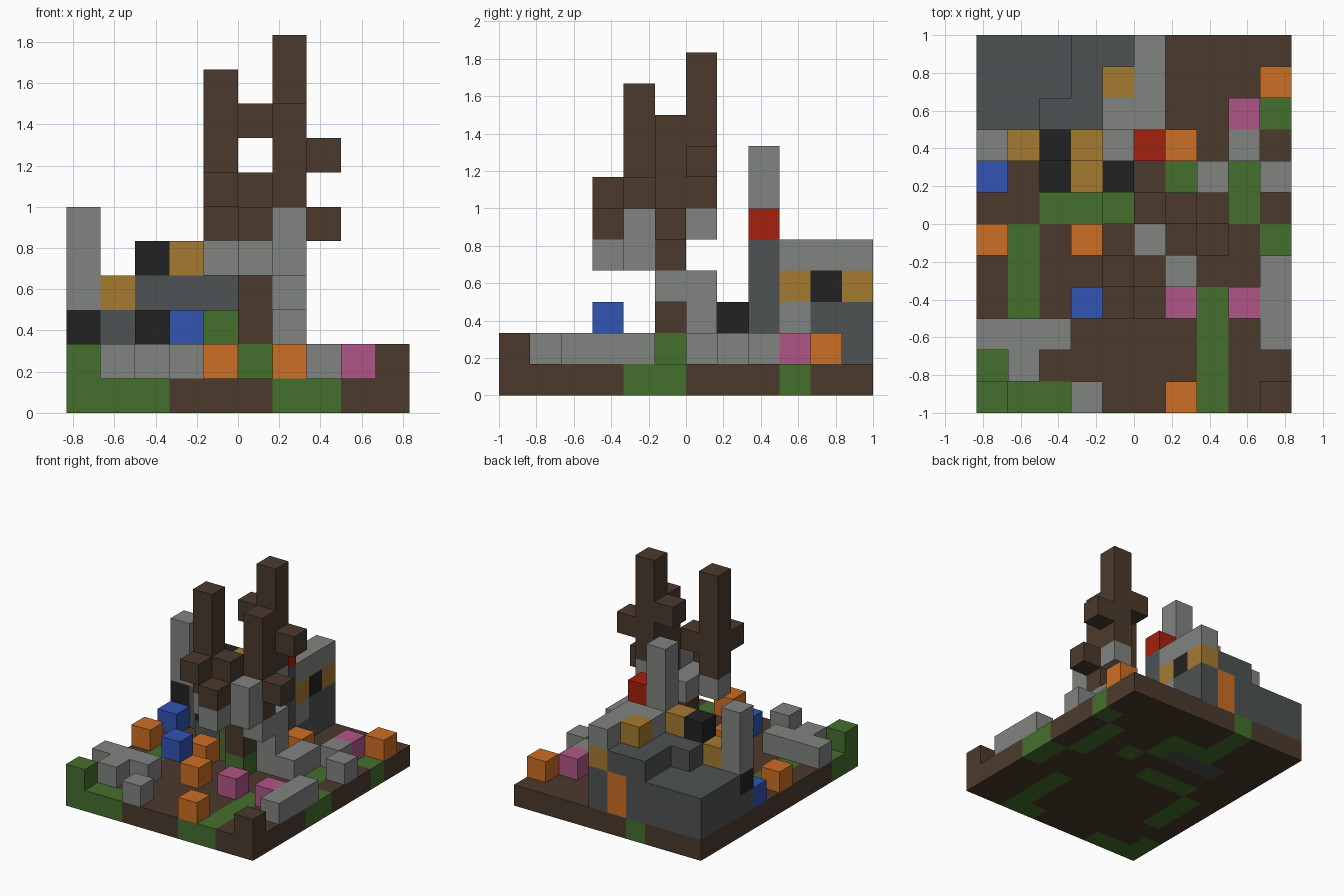
import bpy
import bmesh
from mathutils import Vector

default_cube = bpy.data.objects.get("Cube")
if default_cube:
    bpy.data.objects.remove(default_cube, do_unlink=True)

UNIT = 1 / 6
ORIGIN = Vector((-5, -6, 0))


def make_material(name, colour):
    mat = bpy.data.materials.new(name)
    mat.use_nodes = True
    mat.diffuse_color = (*colour, 1)
    mat.node_tree.nodes["Principled BSDF"].inputs["Base Color"].default_value = (*colour, 1)
    return mat


MATERIALS = {
    "brown": make_material("earth brown", (.072, .042, .026)),
    "green": make_material("grass green", (.06, .16, .026)),
    "grey": make_material("stone grey", (.22, .23, .22)),
    "slate": make_material("dark slate", (.076, .084, .087)),
    "black": make_material("coal black", (.016, .016, .016)),
    "gold": make_material("old gold", (.376, .195, .03)),
    "orange": make_material("bright orange", (.61, .156, .017)),
    "pink": make_material("flower pink", (.434, .093, .242)),
    "blue": make_material("deep blue", (.032, .089, .456)),
    "red": make_material("signal red", (.376, .014, .004)),
}
NAMES = list(MATERIALS)


def fill(cells, colour, corner, size=(1, 1, 1)):
    """Paint a solid block of cells; later blocks overwrite earlier ones."""
    for x in range(size[0]):
        for y in range(size[1]):
            for z in range(size[2]):
                cells[corner[0] + x, corner[1] + y, corner[2] + z] = colour


def build(name, cells):
    """Turn a set of coloured cells into one closed shell."""
    bm = bmesh.new()
    used = [n for n in NAMES if n in cells.values()]
    for cell, colour in cells.items():
        centre = Vector(cell) + Vector((.5, .5, .5)) + ORIGIN
        for axis in range(3):
            for sign in (-1, 1):
                normal = Vector((0, 0, 0))
                normal[axis] = sign
                if tuple(int(c + n) for c, n in zip(cell, normal)) in cells:
                    continue
                u = Vector((0, 0, 0))
                u[(axis + 1) % 3] = .5
                v = normal.cross(u)
                middle = centre + normal / 2
                ring = (middle - u - v, middle + u - v, middle + u + v, middle - u + v)
                face = bm.faces.new([bm.verts.new(p * UNIT) for p in ring])
                face.material_index = used.index(colour)
    bmesh.ops.remove_doubles(bm, verts=bm.verts, dist=.001)
    mesh = bpy.data.meshes.new(name)
    bm.to_mesh(mesh)
    bm.free()
    for n in used:
        mesh.materials.append(MATERIALS[n])
    bpy.context.collection.objects.link(bpy.data.objects.new(name, mesh))


# Ground: rows run from front to back
GROUND = """
GGGBBBGGBB
GBBBBBBGBB
BBBBBBBGBB
BGBBBBBGBB
BGBBBBBBBG
BGBBBBBBBG
BBGGGBBBGB
BBBBBBGBGB
BBDDDGBBGB
BBBGGGBBBG
BBBGBBBBBB
BBBGBBBBBB
""".split()
KEY = {"G": "green", "B": "brown", "D": "slate"}
ground = {(x, y, 0): KEY[ch] for y, row in enumerate(GROUND) for x, ch in enumerate(row)}
build("ground", ground)

# House walls and stepped roof
house = {}
fill(house, "slate", (0, 8, 1), (6, 4, 2))
fill(house, "slate", (2, 8, 3), (4, 2, 1))
fill(house, "slate", (3, 10, 3), (3, 2, 1))
fill(house, "slate", (4, 8, 4), (2, 1, 1))
fill(house, "grey", (4, 9, 4))
fill(house, "grey", (5, 9, 4), (1, 3, 1))
fill(house, "grey", (5, 9, 2))
# Windows and door
for y, colour in zip((9, 10, 11), ("gold", "black", "gold")):
    fill(house, colour, (5, y, 3))
fill(house, "orange", (4, 11, 1), (1, 1, 2))
fill(house, "black", (0, 8, 2))
build("house", house)

# Roof ornaments
ornaments = {}
fill(ornaments, "gold", (4, 10, 4))
fill(ornaments, "gold", (3, 8, 4))
fill(ornaments, "black", (2, 8, 4))
fill(ornaments, "gold", (1, 8, 3))
fill(ornaments, "red", (5, 8, 5))
build("roof_ornaments", ornaments)

# Chimneys
for name, corner in (("left_chimney", (4, 8, 5)), ("right_chimney", (0, 8, 3))):
    chimney = {}
    fill(chimney, "grey", corner, (1, 1, 3))
    build(name, chimney)

# Porch
porch = {}
fill(porch, "slate", (2, 7, 1), (3, 1, 1))
for x, colour in zip((2, 3, 4), ("black", "gold", "black")):
    fill(porch, colour, (x, 7, 2))
build("porch", porch)

# Front tree: stone root, trunk, branches
front_tree = {}
fill(front_tree, "grey", (4, 4, 4), (2, 1, 1))
fill(front_tree, "grey", (5, 3, 4))
fill(front_tree, "brown", (4, 4, 5), (1, 1, 5))
for branch in ((4, 3, 6), (5, 3, 5), (5, 4, 6)):
    fill(front_tree, "brown", branch)
build("front_tree", front_tree)

# Middle tree
middle_tree = {}
fill(middle_tree, "green", (5, 5, 1))
fill(middle_tree, "brown", (5, 5, 2), (1, 1, 2))
fill(middle_tree, "grey", (5, 5, 4))
fill(middle_tree, "grey", (6, 5, 3))
fill(middle_tree, "brown", (6, 5, 4), (1, 1, 5))
fill(middle_tree, "brown", (7, 5, 5))
fill(middle_tree, "grey", (6, 4, 4), (1, 1, 2))
build("middle_tree", middle_tree)

# Back tree
back_tree = {}
fill(back_tree, "grey", (6, 6, 5))
fill(back_tree, "brown", (6, 6, 6), (1, 1, 5))
for branch in ((7, 6, 7), (5, 6, 8)):
    fill(back_tree, "brown", branch)
build("back_tree", back_tree)

# Rocks
rocks = {}
fill(rocks, "grey", (0, 2, 1), (3, 1, 1))
fill(rocks, "grey", (9, 2, 1), (1, 3, 1))
fill(rocks, "grey", (7, 6, 1), (1, 2, 1))
fill(rocks, "grey", (6, 6, 1), (1, 1, 3))
for x, y in ((1, 1), (3, 0), (9, 7), (8, 8)):
    fill(rocks, "grey", (x, y, 1))
build("rocks", rocks)

# Flowers
FLOWERS = {
    "orange": ((6, 0), (4, 3), (0, 5), (3, 5), (6, 8), (9, 10)),
    "pink": ((6, 3), (8, 3), (8, 9)),
    "blue": ((0, 7),),
}
for colour, spots in FLOWERS.items():
    flowers = {}
    for x, y in spots:
        fill(flowers, colour, (x, y, 1))
    if colour == "blue":
        fill(flowers, colour, (3, 3, 2))
    build(colour + "_flowers", flowers)

# Bushes and stump
bushes = {}
fill(bushes, "green", (0, 0, 1))
fill(bushes, "green", (4, 6, 1), (1, 1, 2))
build("bushes", bushes)
stump = {}
fill(stump, "brown", (9, 0, 1))
build("stump", stump)
